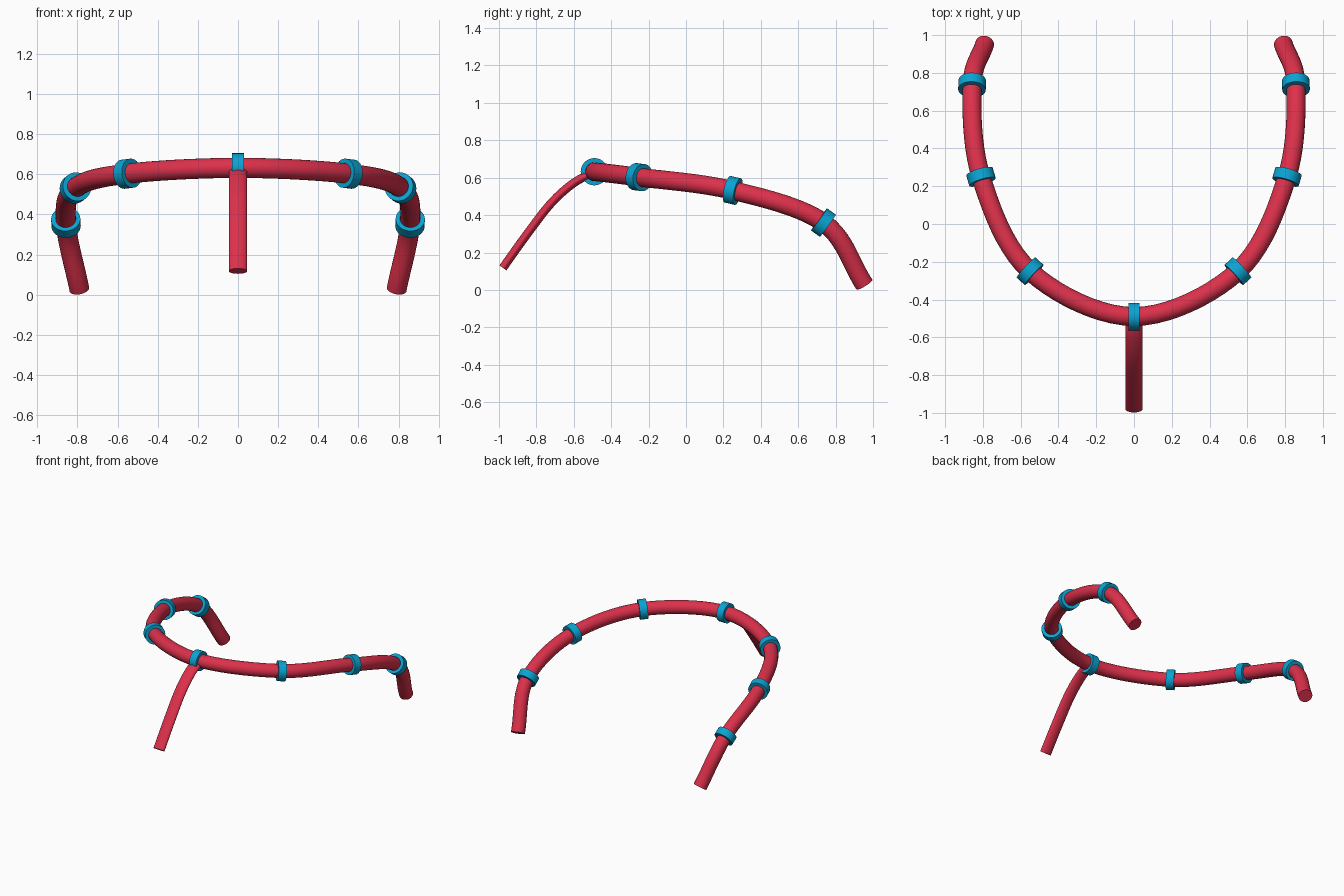
import bpy, bmesh, math
from mathutils import Vector

old = bpy.data.objects.get("Cube")
if old:
    bpy.data.objects.remove(old, do_unlink=True)


def make_material(name, color):
    mat = bpy.data.materials.new(name)
    mat.use_nodes = True
    mat.diffuse_color = color
    mat.node_tree.nodes["Principled BSDF"].inputs["Base Color"].default_value = color
    return mat


red = make_material("crimson red", (0.72, 0.03, 0.07, 1))
blue = make_material("bright blue", (0.003, 0.37, 0.65, 1))


def spline(points, steps=8):
    """Smooth path through the points."""
    pts = [Vector(p) for p in points]
    pts = [2 * pts[0] - pts[1]] + pts + [2 * pts[-1] - pts[-2]]
    path = []
    for a, b, c, d in zip(pts, pts[1:], pts[2:], pts[3:]):
        for i in range(steps):
            t = i / steps
            path.append(0.5 * (2 * b + (c - a) * t + (2 * a - 5 * b + 4 * c - d) * t ** 2
                               + (3 * b - a - 3 * c + d) * t ** 3))
    return path + [pts[-2]]


def tangent(path, i):
    return (path[min(i + 1, len(path) - 1)] - path[max(i - 1, 0)]).normalized()


def sweep(name, path, half_width, half_depth, mat, sides=24):
    """Capped tube with an oval section along a path."""
    bm = bmesh.new()
    loops = []
    for i, p in enumerate(path):
        t = tangent(path, i)
        side = t.cross(Vector((0, 0, 1))).normalized()
        up = side.cross(t)
        angles = [math.tau * k / sides for k in range(sides)]
        loops.append([bm.verts.new(p + side * half_width * math.cos(a) + up * half_depth * math.sin(a))
                      for a in angles])
    for lo, hi in zip(loops, loops[1:]):
        for k in range(sides):
            n = (k + 1) % sides
            bm.faces.new((lo[k], lo[n], hi[n], hi[k]))
    bm.faces.new(loops[0])
    bm.faces.new(loops[-1])
    bmesh.ops.recalc_face_normals(bm, faces=bm.faces)
    mesh = bpy.data.meshes.new(name)
    bm.to_mesh(mesh)
    bm.free()
    mesh.materials.append(mat)
    obj = bpy.data.objects.new(name, mesh)
    bpy.context.collection.objects.link(obj)
    bpy.ops.object.select_all(action='DESELECT')
    obj.select_set(True)
    bpy.context.view_layer.objects.active = obj
    bpy.ops.object.shade_smooth_by_angle(angle=math.radians(40))
    return obj


# Main curved tube, mirrored about the centre
half = [(0, -0.49, 0.632), (0.55, -0.25, 0.603), (0.81, 0.25, 0.532),
        (0.857, 0.735, 0.36), (0.79, 0.954, 0.028)]
STEPS = 10
nodes = [(-x, y, z) for x, y, z in reversed(half[1:])] + half
main_path = spline(nodes, STEPS)
sweep("curved_main_tube", main_path, 0.05, 0.05, red)

# Collars around the tube at each inner node
for n in range(1, len(nodes) - 1):
    i = n * STEPS
    axis = tangent(main_path, i) * 0.029
    centre = main_path[i]
    sweep(f"collar_{n}", [centre - axis, centre + axis], 0.073, 0.073, blue, 32)

# Flattened front strut
strut = [(0, -0.49, 0.63), (0, -0.6, 0.572), (0, -0.72, 0.465), (0, -0.85, 0.298), (0, -0.979, 0.118)]
sweep("front_strut", spline(strut), 0.046, 0.023, red)
